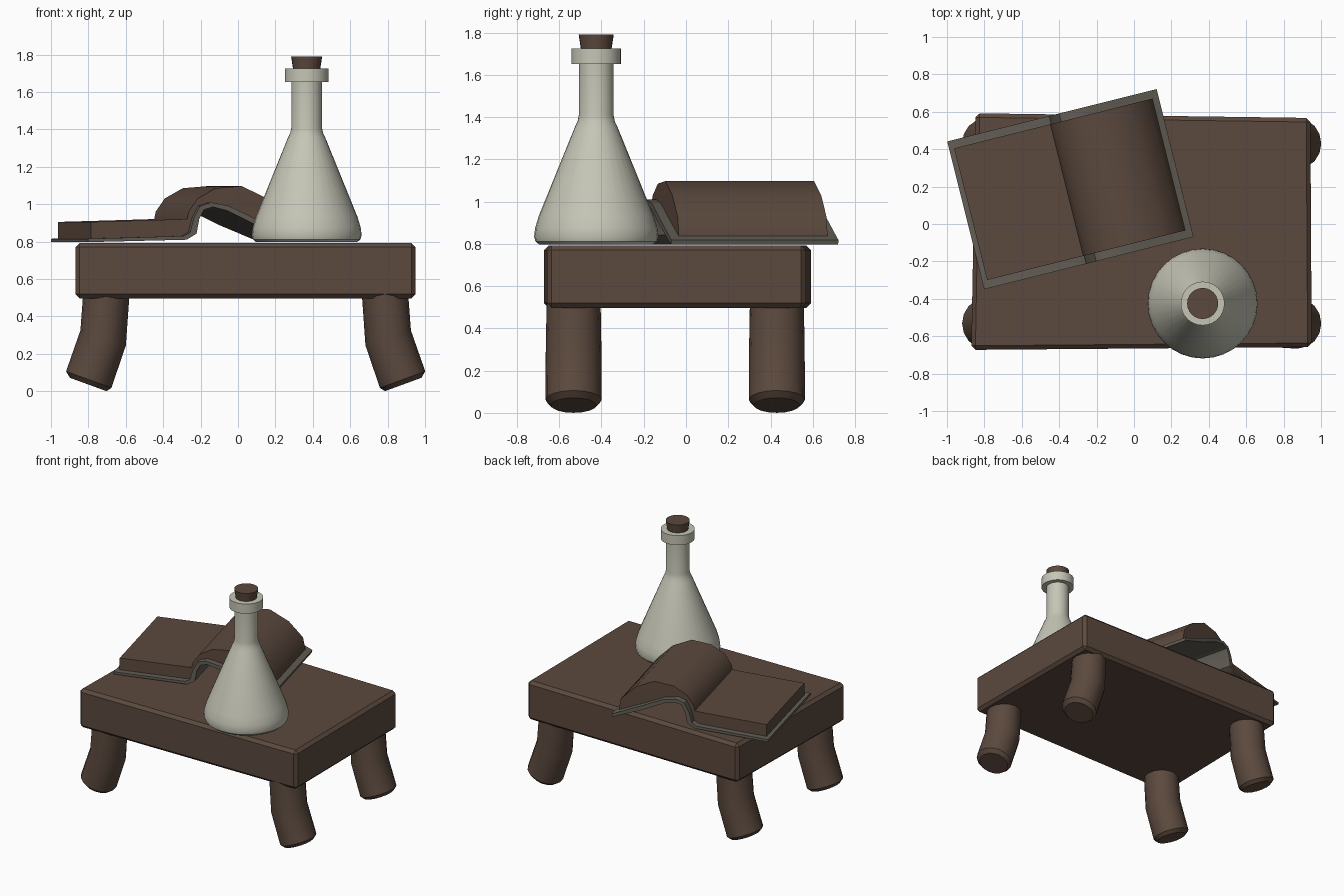
import bpy, bmesh, math
from mathutils import Matrix, Vector

if "Cube" in bpy.data.objects:
    bpy.data.objects.remove(bpy.data.objects["Cube"])


def material(name, rgb):
    m = bpy.data.materials.new(name)
    m.diffuse_color = (*rgb, 1)
    m.use_nodes = True
    m.node_tree.nodes["Principled BSDF"].inputs["Base Color"].default_value = m.diffuse_color
    return m


WOOD = material("brown", (0.105, 0.067, 0.048))
GLASS = material("pale grey glass", (0.56, 0.56, 0.47))
COVER = material("grey cover", (0.125, 0.112, 0.092))


def finish(name, bm, mat, angle=None):
    bmesh.ops.recalc_face_normals(bm, faces=bm.faces)
    me = bpy.data.meshes.new(name)
    bm.to_mesh(me)
    bm.free()
    me.materials.append(mat)
    ob = bpy.data.objects.new(name, me)
    bpy.context.collection.objects.link(ob)
    if angle:
        bpy.ops.object.select_all(action='DESELECT')
        ob.select_set(True)
        bpy.context.view_layer.objects.active = ob
        bpy.ops.object.shade_smooth_by_angle(angle=math.radians(angle))
    return ob


def loft(name, rings, mat, angle=None):
    """Skin closed rings of points in order and cap both ends."""
    bm = bmesh.new()
    vs = [[bm.verts.new(p) for p in r] for r in rings]
    n = len(vs[0])
    for a, b in zip(vs, vs[1:]):
        for i in range(n):
            j = (i + 1) % n
            bm.faces.new((a[i], a[j], b[j], b[i]))
    bm.faces.new(vs[0])
    bm.faces.new(vs[-1])
    return finish(name, bm, mat, angle)


def lathe(name, cx, cy, profile, mat, n=32):
    rings = [[(cx + r * math.cos(2 * math.pi * i / n), cy + r * math.sin(2 * math.pi * i / n), z)
              for i in range(n)] for r, z in profile]
    return loft(name, rings, mat, 35)


# Table top: slightly irregular slab with chamfered edges
corners = [(-0.87, -0.673), (0.95, -0.658), (0.943, 0.567), (-0.847, 0.592)]
top = loft("table_top", [[(x, y, z) for x, y in corners] for z in (0.497, 0.792)], WOOD)
bev = top.modifiers.new("chamfer", 'BEVEL')
bev.width = 0.022
bev.segments = 1

# Bent legs: (offset from table middle, z, radius, tilt), mirrored left and right
LEG = [(0.745, 0.52, 0.124, 0.0), (0.762, 0.285, 0.128, 0.32), (0.839, 0.062, 0.129, 0.35), (0.842, 0.036, 0.104, 0.35)]
MID = 0.041
for side, sx in (("left", -1), ("right", 1)):
    for end, cy in (("front", -0.532), ("back", 0.43)):
        rings = []
        for off, z, r, t in LEG:
            ring = []
            for i in range(16):
                a = 2 * math.pi * i / 16
                c, s = r * math.cos(a), r * math.sin(a)
                ring.append((MID + sx * (off + c * math.cos(t)), cy + s * 1.03, z + c * math.sin(t)))
            rings.append(ring)
        loft(f"{end}_{side}_leg", rings, WOOD, 35)

# Flask and cork
FX, FY = 0.367, -0.425
lathe("flask", FX, FY, [(0.27, 0.797), (0.288, 0.812), (0.294, 0.835), (0.289, 0.875), (0.272, 0.932),
                        (0.1, 1.355), (0.088, 1.38), (0.082, 1.41), (0.082, 1.652), (0.117, 1.652),
                        (0.117, 1.725), (0.07, 1.725)], GLASS)
lathe("cork", FX, FY, [(0.071, 1.70), (0.073, 1.725), (0.083, 1.79)], WOOD, 24)

# Open book: matching upper and lower cross-section curves extruded along the spine
BOOK = Matrix.Translation((-0.34, 0.186, 0)) @ Matrix.Rotation(math.radians(14.05), 4, 'Z')


def strip(name, upper, lower, half, mat):
    rings = []
    for (u1, z1), (u2, z2) in zip(upper, lower):
        rings.append([BOOK @ Vector(p) for p in
                      ((u1, -half, z1), (u1, half, z1), (u2, half, z2), (u2, -half, z2))])
    return loft(name, rings, mat, 40)


bend = [(-0.05, 0.83), (-0.015, 0.85), (0.005, 0.925), (0.04, 0.99), (0.1, 1.01), (0.2, 0.99), (0.35, 0.92)]
cover_low = [(-0.577, 0.797), (-0.035, 0.81), (0.02, 0.842), (0.035, 0.92), (0.06, 0.97), (0.11, 0.985),
             (0.19, 0.965), (0.34, 0.892), (0.572, 0.797)]
page_top = [(-0.55, 0.905), (-0.06, 0.919), (-0.02, 0.922), (-0.012, 0.96), (0.037, 1.03), (0.136, 1.085),
            (0.28, 1.097), (0.42, 1.03), (0.525, 0.925)]
strip("book_cover", [(-0.577, 0.815)] + bend + [(0.577, 0.818)], cover_low, 0.4075, COVER)
strip("book_pages", page_top, [(-0.55, 0.816)] + bend + [(0.542, 0.838)], 0.363, WOOD)
